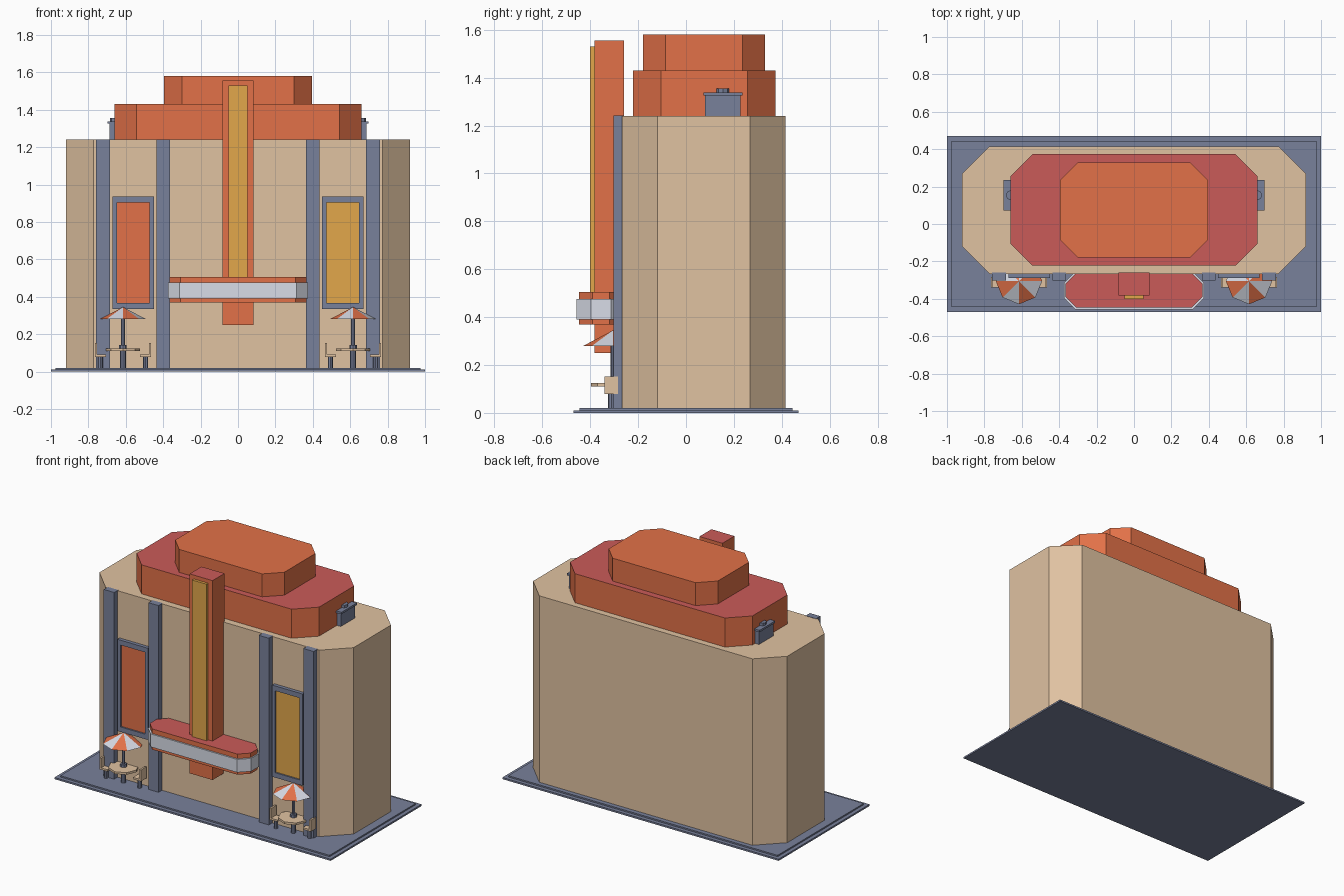
import bpy, bmesh, math

cube = bpy.data.objects.get("Cube")
if cube:
    bpy.data.objects.remove(cube, do_unlink=True)


def material(name, r, g, b):
    lin = [((c / 255 + 0.055) / 1.055) ** 2.4 for c in (r, g, b)] + [1.0]
    m = bpy.data.materials.new(name)
    m.use_nodes = True
    m.diffuse_color = lin
    m.node_tree.nodes["Principled BSDF"].inputs["Base Color"].default_value = lin
    return m


BEIGE = material("beige wall", 224, 194, 161)
ORANGE = material("orange", 226, 113, 72)
RED = material("red top", 202, 91, 88)
GOLD = material("gold", 226, 167, 75)
SLATE = material("slate", 121, 129, 155)
WHITE = material("pale grey", 221, 225, 236)


def finish(name, bm, mats, rule=None):
    bmesh.ops.recalc_face_normals(bm, faces=bm.faces)
    if rule:
        for f in bm.faces:
            f.material_index = rule(f)
    mesh = bpy.data.meshes.new(name)
    bm.to_mesh(mesh)
    bm.free()
    for m in mats:
        mesh.materials.append(m)
    obj = bpy.data.objects.new(name, mesh)
    bpy.context.collection.objects.link(obj)
    return obj


def block(name, x, y, z, mat, chamfer=0, top=None):
    """Upright block with optional chamfered corners and a separate top colour."""
    (x0, x1), (y0, y1), (z0, z1) = x, y, z
    c = chamfer
    if c:
        pts = [(x0 + c, y0), (x1 - c, y0), (x1, y0 + c), (x1, y1 - c),
               (x1 - c, y1), (x0 + c, y1), (x0, y1 - c), (x0, y0 + c)]
    else:
        pts = [(x0, y0), (x1, y0), (x1, y1), (x0, y1)]
    bm = bmesh.new()
    face = bm.faces.new([bm.verts.new((px, py, z0)) for px, py in pts])
    ext = bmesh.ops.extrude_face_region(bm, geom=[face])
    for v in ext["geom"]:
        if isinstance(v, bmesh.types.BMVert):
            v.co.z = z1
    rule = (lambda f: int(f.normal.z > 0.5)) if top else None
    return finish(name, bm, [mat, top] if top else [mat], rule)


def disc(name, x, y, z0, z1, r, mat, sides=8):
    bm = bmesh.new()
    bmesh.ops.create_cone(bm, cap_ends=True, segments=sides, radius1=r, radius2=r, depth=z1 - z0)
    bmesh.ops.translate(bm, verts=bm.verts, vec=(x, y, (z0 + z1) / 2))
    return finish(name, bm, [mat])


def span(a, b, side):
    return tuple(sorted((a * side, b * side)))


# Ground slab and building
block("ground_slab", (-1, 1), (-0.47, 0.47), (0, 0.011), SLATE)
block("pavement", (-0.975, 0.975), (-0.445, 0.445), (0.011, 0.02), SLATE)
block("main_building", (-0.92, 0.92), (-0.267, 0.415), (0.02, 1.24), BEIGE, 0.148)
block("lower_roof_tier", (-0.66, 0.66), (-0.222, 0.373), (1.24, 1.43), ORANGE, 0.117, RED)
block("upper_roof_tier", (-0.395, 0.395), (-0.18, 0.33), (1.43, 1.58), ORANGE, 0.095)

# Entrance tower sign and canopy
block("sign_tower", (-0.083, 0.083), (-0.382, -0.258), (0.25, 1.555), ORANGE, top=RED)
block("sign_panel", (-0.052, 0.052), (-0.4, -0.38), (0.48, 1.53), GOLD)
block("canopy", (-0.365, 0.365), (-0.447, -0.262), (0.37, 0.505), ORANGE, 0.057, RED)
block("canopy_band", (-0.373, 0.373), (-0.457, -0.254), (0.39, 0.475), WHITE, 0.06)


def parasol(name, x, y):
    bm = bmesh.new()
    apex = bm.verts.new((x, y, 0.345))
    under = bm.verts.new((x, y, 0.325))
    rim = []
    for i in range(8):
        a = i * math.pi / 4
        rim.append(bm.verts.new((x + 0.124 * math.cos(a), y + 0.124 * math.sin(a), 0.28)))
    for i in range(8):
        for centre in (apex, under):
            f = bm.faces.new((rim[i], rim[(i + 1) % 8], centre))
            f.material_index = i % 2
    return finish(name, bm, [ORANGE, WHITE])


for side, label, poster in ((1, "left", GOLD), (-1, "right", ORANGE)):
    # Pilasters and poster frame
    for pos, a, b in (("inner", 0.363, 0.435), ("outer", 0.685, 0.76)):
        block(f"{label}_{pos}_pilaster", span(a, b, side), (-0.303, -0.26), (0.02, 1.242), SLATE)
    fy = (-0.29, -0.26)
    for part, a, b, z in (("inner_jamb", 0.45, 0.472, (0.335, 0.935)),
                          ("outer_jamb", 0.648, 0.67, (0.335, 0.935)),
                          ("sill", 0.472, 0.648, (0.335, 0.367)),
                          ("head", 0.472, 0.648, (0.903, 0.935))):
        block(f"{label}_poster_{part}", span(a, b, side), fy, z, SLATE)
    block(f"{label}_poster", span(0.472, 0.648, side), (-0.28, -0.262), (0.367, 0.903), poster)

    # Roof vent
    block(f"{label}_vent", span(0.62, 0.688, side), (0.08, 0.228), (1.24, 1.325), SLATE)
    block(f"{label}_vent_cap", span(0.62, 0.697, side), (0.073, 0.235), (1.325, 1.338), SLATE)
    disc(f"{label}_vent_knob", 0.658 * side, 0.154, 1.338, 1.355, 0.027, SLATE)

    # Cafe table with parasol
    tx, ty = 0.615 * side, -0.305
    disc(f"{label}_table_top", tx, ty, 0.11, 0.124, 0.092, BEIGE)
    disc(f"{label}_table_hub", tx, ty, 0.124, 0.142, 0.02, SLATE)
    disc(f"{label}_table_leg", tx, ty, 0.02, 0.11, 0.015, SLATE)
    disc(f"{label}_parasol_pole", tx, ty, 0.11, 0.335, 0.01, SLATE)
    parasol(f"{label}_parasol", tx, ty)

    # Two chairs facing the table
    for d, pos in ((1, "left"), (-1, "right")):
        name = f"{label}_table_{pos}_chair"
        y = (-0.34, -0.284)
        xs = [tx + d * o for o in (0.092, 0.15, 0.138)]
        block(name + "_seat", tuple(sorted(xs[:2])), y, (0.078, 0.09), BEIGE)
        block(name + "_back", tuple(sorted(xs[1:])), y, (0.09, 0.153), BEIGE)
        disc(name + "_leg", tx + d * 0.121, -0.312, 0.02, 0.078, 0.013, SLATE)
